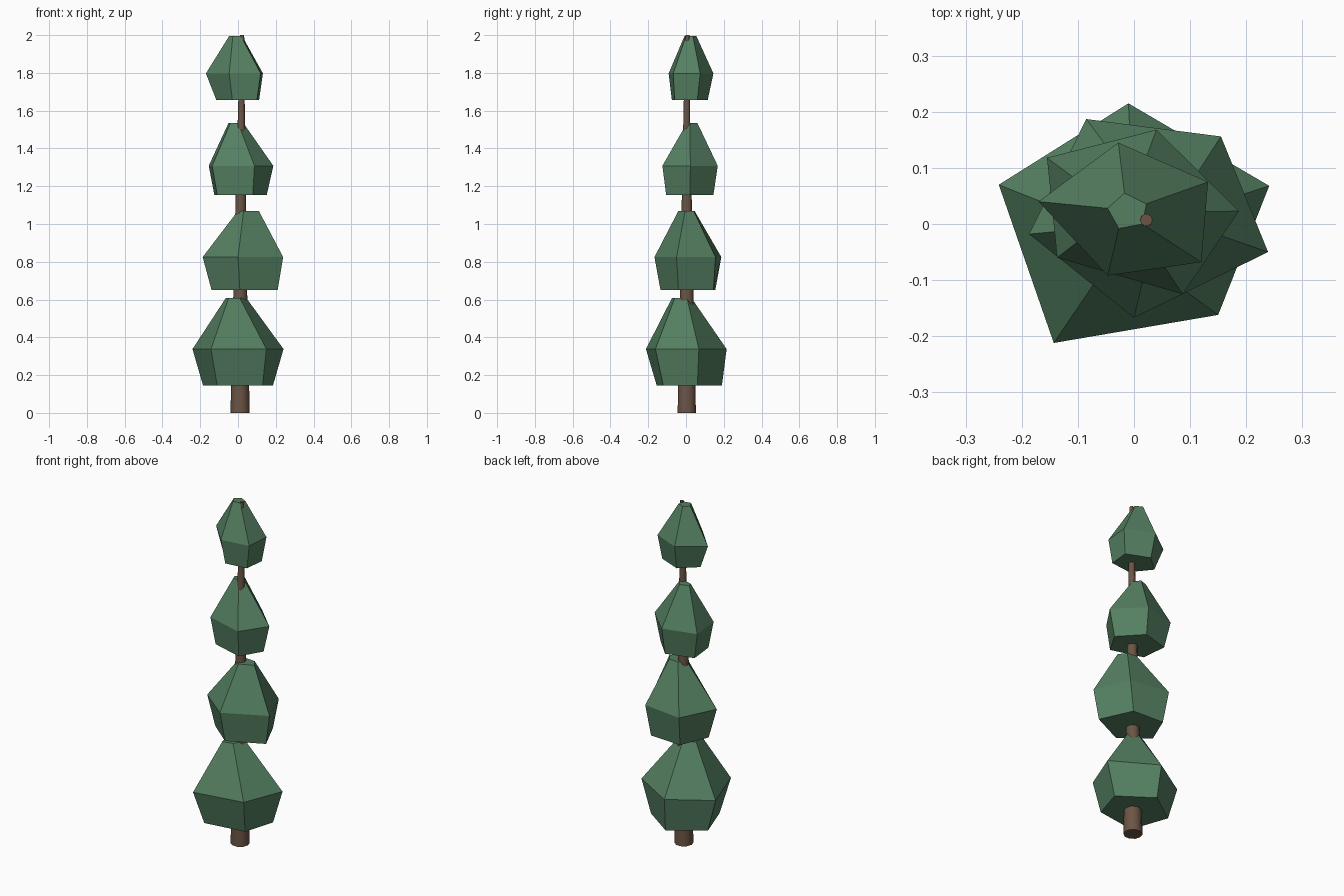
import bpy, bmesh, math

if "Cube" in bpy.data.objects:
    bpy.data.objects.remove(bpy.data.objects["Cube"])


def material(name, rgb):
    m = bpy.data.materials.new(name)
    m.diffuse_color = (*rgb, 1)
    m.use_nodes = True
    m.node_tree.nodes["Principled BSDF"].inputs["Base Color"].default_value = m.diffuse_color
    return m


GREEN = material("leaf green", (0.09, 0.215, 0.12))
BROWN = material("bark brown", (0.15, 0.09, 0.06))


def loft(name, rings, mat):
    """Closed solid through equal-sized rings of points, with capped ends."""
    bm = bmesh.new()
    loops = [[bm.verts.new(p) for p in ring] for ring in rings]
    n = len(loops[0])
    for a, b in zip(loops, loops[1:]):
        for i in range(n):
            j = (i + 1) % n
            bm.faces.new((a[i], a[j], b[j], b[i]))
    bm.faces.new(loops[0][::-1])
    bm.faces.new(loops[-1])
    bmesh.ops.recalc_face_normals(bm, faces=bm.faces)
    me = bpy.data.meshes.new(name)
    bm.to_mesh(me)
    bm.free()
    me.materials.append(mat)
    ob = bpy.data.objects.new(name, me)
    bpy.context.collection.objects.link(ob)
    return ob


# Trunk: slim leaning taper, (x, y, z, radius)
def circle(x, y, z, r, n=10):
    return [(x + r * math.cos(math.tau * i / n), y + r * math.sin(math.tau * i / n), z)
            for i in range(n)]


trunk = loft("trunk", [circle(*s) for s in (
    (0.011, 0.004, 0.0, 0.051), (0.012, 0.004, 0.62, 0.037),
    (0.015, 0.004, 1.12, 0.028), (0.018, 0.004, 1.6, 0.018),
    (0.022, 0.007, 1.99, 0.011))], BROWN)
for p in trunk.data.polygons:
    p.use_smooth = len(p.vertices) == 4

# Foliage: irregular five-sided clumps, each with a bottom, widest and top ring
clumps = {
    "foliage_bottom": (
        (0.145, [(-.185, .06), (-.11, -.155), (.13, -.12), (.185, .06), (0, .19)]),
        (0.338, [(-.241, .07), (-.143, -.212), (.15, -.162), (.241, .068), (-.01, .215)]),
        (0.607, [(-.065, 0), (-.05, -.075), (.01, -.06), (.045, .005), (0, .03)])),
    "foliage_lower_middle": (
        (0.65, [(-.14, -.01), (.01, -.135), (.21, -.04), (.125, .145), (-.07, .155)]),
        (0.825, [(-.187, -.018), (0, -.167), (.239, -.05), (.155, .156), (-.085, .187)]),
        (1.07, [(0, 0), (.03, -.04), (.11, -.005), (.08, .04), (.02, .045)])),
    "foliage_upper_middle": (
        (1.153, [(-.125, .1), (-.11, -.05), (.078, -.105), (.152, .02), (.035, .145)]),
        (1.308, [(-.155, .118), (-.137, -.06), (.087, -.125), (.187, .023), (.04, .168)]),
        (1.535, [(-.05, .04), (-.04, .015), (0, .005), (.028, .02), (0, .06)])),
    "foliage_top": (
        (1.657, [(-.115, .03), (-.03, -.075), (.1, -.06), (.112, .06), (-.02, .115)]),
        (1.797, [(-.17, .04), (-.047, -.092), (.12, -.068), (.132, .075), (-.028, .145)]),
        (1.995, [(-.047, .028), (-.027, -.008), (.015, 0), (.022, .036), (-.017, .055)])),
}
for name, rings in clumps.items():
    loft(name, [[(x, y, z) for x, y in pts] for z, pts in rings], GREEN)
    
# Trunk tip reaches the full height
for v in trunk.data.vertices:
    if v.co.z > 1.9:
        v.co.z = 2.0
